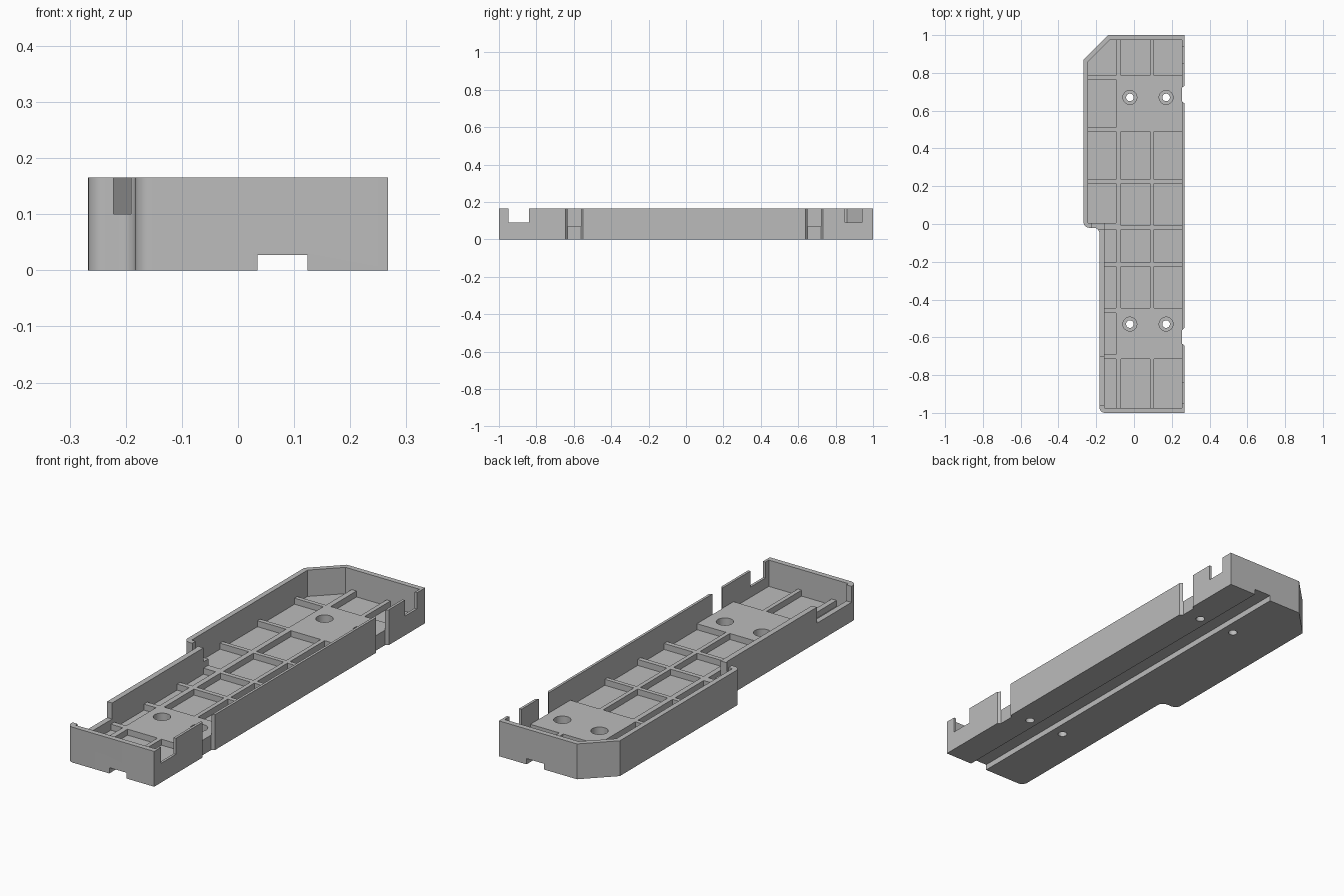
import bpy
import bmesh
import math
from mathutils import Vector

default = bpy.data.objects.get("Cube")
if default:
    bpy.data.objects.remove(default, do_unlink=True)

HEIGHT, RIB_TOP, POCKET_FLOOR = 0.165, 0.07, 0.042
ABOVE, BELOW = 0.3, -0.1
X_MAX = 0.267


def fillet(before, corner, after, radius=0.03, steps=8):
    """Points of a rounded corner where two perpendicular edges meet."""
    c = Vector(corner)
    u = (Vector(before) - c).normalized() * radius
    v = (Vector(after) - c).normalized() * radius
    centre = c + u + v
    angles = [math.pi / 2 * i / steps for i in range(steps + 1)]
    return [tuple(centre - v * math.cos(a) - u * math.sin(a)) for a in angles]


def box(x0, x1, y0, y1):
    return [(x0, y0), (x1, y0), (x1, y1), (x0, y1)]


def circle(x, y, radius, sides=32):
    return [(x + radius * math.cos(math.tau * i / sides),
             y + radius * math.sin(math.tau * i / sides)) for i in range(sides)]


def prisms(name, shapes):
    """One object from several (outline, bottom, top) prisms."""
    bm = bmesh.new()
    for outline, z0, z1 in shapes:
        base = bm.faces.new([bm.verts.new((x, y, z0)) for x, y in outline])
        result = bmesh.ops.extrude_face_region(bm, geom=[base])
        top = [v for v in result["geom"] if isinstance(v, bmesh.types.BMVert)]
        bmesh.ops.translate(bm, verts=top, vec=(0, 0, z1 - z0))
    bmesh.ops.recalc_face_normals(bm, faces=bm.faces)
    mesh = bpy.data.meshes.new(name)
    bm.to_mesh(mesh)
    bm.free()
    obj = bpy.data.objects.new(name, mesh)
    bpy.context.collection.objects.link(obj)
    return obj


def cut(target, name, shapes):
    cutter = prisms(name, shapes)
    cutter.hide_render = True
    mod = target.modifiers.new(name, 'BOOLEAN')
    mod.operation = 'DIFFERENCE'
    mod.solver = 'EXACT'
    mod.object = cutter
    bpy.context.view_layer.objects.active = target
    bpy.ops.object.modifier_apply(modifier=name)
    bpy.data.objects.remove(cutter, do_unlink=True)


# Outer block: stepped on one side, one chamfered corner, rounded step
front_corner, step_in, step_out = (-0.183, -1), (-0.183, -0.02), (-X_MAX, -0.02)
chamfer_low, chamfer_high = (-X_MAX, 0.87), (-0.137, 1)
outline = [(X_MAX, 1), (X_MAX, -1)]
outline += fillet((X_MAX, -1), front_corner, step_in)
outline += fillet(front_corner, step_in, step_out)
outline += fillet(step_in, step_out, chamfer_low)
outline += [chamfer_low, chamfer_high]
tray = prisms("tray", [(outline, 0, HEIGHT)])

# Open cavity inside the walls
IN_R, IN_L, IN_STEP, IN_END = 0.255, -0.243, -0.157, 0.975
inner = [(IN_R, IN_END), (IN_R, -IN_END), (IN_STEP, -IN_END), (IN_STEP, 0.005),
         (IN_L, 0.005), (IN_L, 0.86), (-0.127, IN_END)]
cut(tray, "cavity", [(inner, RIB_TOP, ABOVE)])

# Floor pockets that leave a grid of ribs and two solid screw pads
columns = [(-0.07, 0.085), (0.105, IN_R)]
rows = [(-IN_END, -0.715), (-0.445, -0.225), (-0.203, -0.03),
        (-0.008, 0.215), (0.235, 0.49), (0.785, IN_END)]
pockets = [box(*c, *r) for c in columns for r in rows]
SIDE = -0.095
pockets += [box(IN_STEP, SIDE, *r) for r in rows[:3] + [(-0.69, -0.47)]]
pockets += [box(IN_L, SIDE, *r) for r in [(0.005, 0.215), rows[4], (0.51, 0.765)]]
pockets.append([(IN_L, 0.785), (SIDE, 0.785), (SIDE, IN_END),
                (-0.127, IN_END), (IN_L, 0.86)])
cut(tray, "pockets", [(p, POCKET_FLOOR, 0.1) for p in pockets])

# Countersunk screw holes
holes = [(x, y) for x in (-0.022, 0.17) for y in (-0.53, 0.67)]
cut(tray, "counterbores", [(circle(x, y, 0.037), 0.034, 0.12) for x, y in holes])
cut(tray, "screw_holes", [(circle(x, y, 0.02), BELOW, 0.12) for x, y in holes])

# Lengthwise groove under the floor
cut(tray, "groove", [(box(0.035, 0.124, -1.1, 1.1), BELOW, 0.027)])

# Wall notches: two on the straight side, one on the stepped side, one at the step
notches = [(box(0.23, 0.3, -0.95, -0.84), 0.09, ABOVE),
           (box(0.23, 0.3, 0.85, 0.94), 0.09, ABOVE),
           (box(-0.22, -0.14, -0.96, -0.705), 0.09, ABOVE),
           (box(-0.222, -0.14, -0.03, 0.03), 0.1, ABOVE)]
cut(tray, "notches", notches)

# Flared vertical slots through the straight wall
slots = []
for y0, y1 in [(-0.645, -0.55), (0.638, 0.733)]:
    slots.append(([(0.254, y0 + 0.012), (X_MAX + 0.01, y0 - 0.008),
                   (X_MAX + 0.01, y1 + 0.008), (0.254, y1 - 0.012)], BELOW, ABOVE))
cut(tray, "slots", slots)

# Plain grey plastic
grey = bpy.data.materials.new("grey_plastic")
grey.use_nodes = True
colour = (0.5, 0.5, 0.5, 1)
grey.diffuse_color = colour
grey.node_tree.nodes["Principled BSDF"].inputs["Base Color"].default_value = colour
tray.data.materials.clear()
tray.data.materials.append(grey)
for face in tray.data.polygons:
    face.material_index = 0

bpy.ops.object.select_all(action='DESELECT')
tray.select_set(True)
bpy.context.view_layer.objects.active = tray
bpy.ops.object.shade_smooth_by_angle(angle=math.radians(30))
